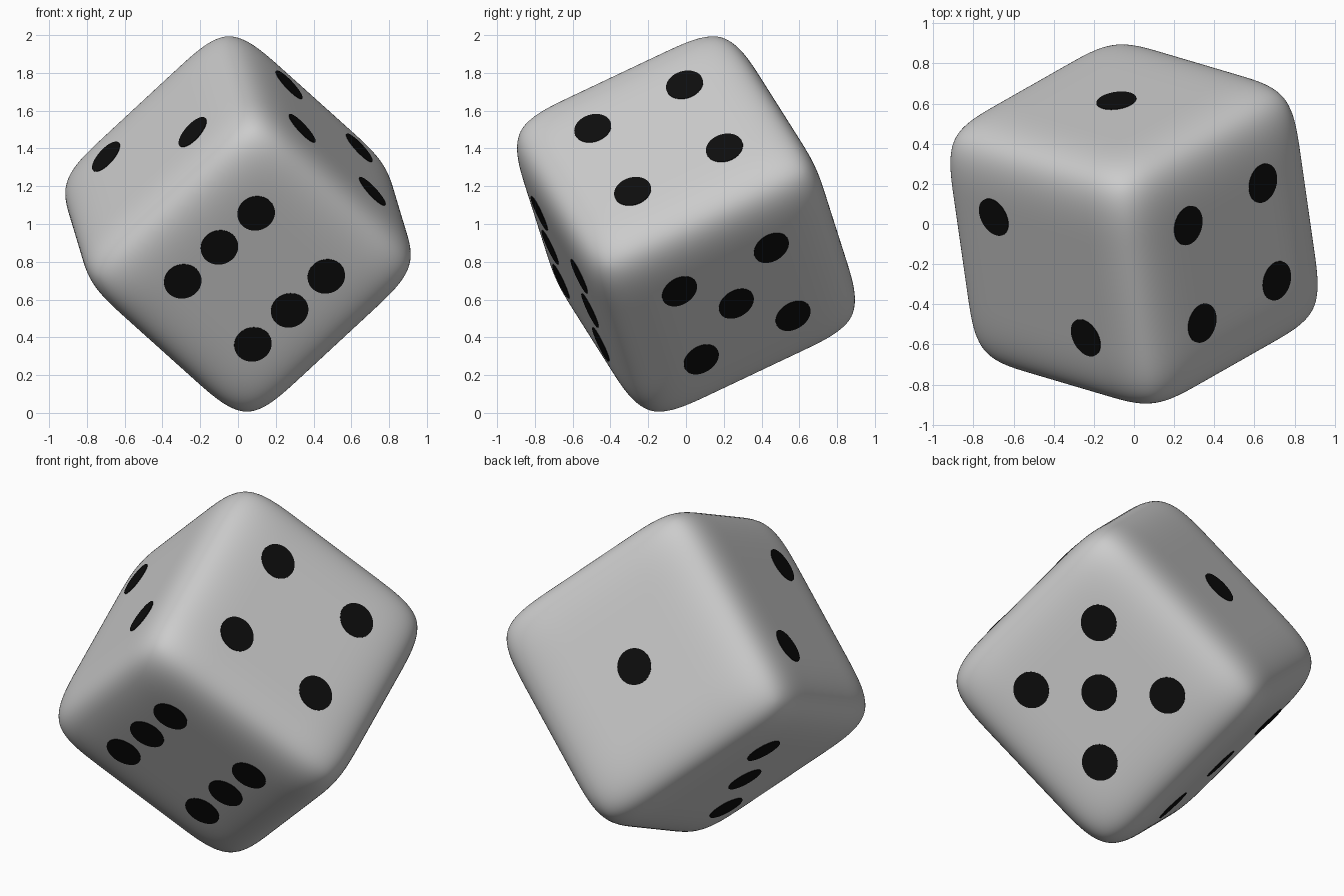
import bpy, bmesh
from mathutils import Matrix, Vector

if "Cube" in bpy.data.objects:
    bpy.data.objects.remove(bpy.data.objects["Cube"])

H = 0.684        # half width of the cube
A = 0.274        # position of the support loops
G = 0.271        # pip spacing from face centre
R = 0.10         # pip radius
LIFT = 0.003     # pips sit just proud of the surface

# Tilt of the die, balanced on one corner
ax = Vector((0.687, 0.39, -0.617)).normalized()
ay = Vector((-0.125, 0.893, 0.42))
ay = (ay - ax * ay.dot(ax)).normalized()
az = ax.cross(ay)
TILT = Matrix.Translation((0, 0, 1)) @ Matrix((ax, ay, az)).transposed().to_4x4()


def add_object(name, bm):
    mesh = bpy.data.meshes.new(name)
    bm.to_mesh(mesh)
    bm.free()
    ob = bpy.data.objects.new(name, mesh)
    bpy.context.collection.objects.link(ob)
    ob.matrix_world = TILT
    return ob


# Body: 3x3 cube cage, loops slid outward, then smoothed
bm = bmesh.new()
bmesh.ops.create_cube(bm, size=2 * H)
bmesh.ops.subdivide_edges(bm, edges=bm.edges[:], cuts=2, use_grid_fill=True)
for v in bm.verts:
    for i in range(3):
        if abs(v.co[i]) < H * 0.9:
            v.co[i] = A if v.co[i] > 0 else -A
for f in bm.faces:
    f.smooth = True
body = add_object("die_body", bm)
sub = body.modifiers.new("round", 'SUBSURF')
sub.levels = sub.render_levels = 4

# Pips: flat black discs, one object per face
black = bpy.data.materials.new("black")
black.diffuse_color = (0.004, 0.004, 0.004, 1)
black.use_nodes = True
black.node_tree.nodes["Principled BSDF"].inputs["Base Color"].default_value = black.diffuse_color
S = (-1, 1)
FACES = {
    "one": ((0, 1, 0), [(0, 0, 0)]),
    "two": ((-1, 0, 0), [(0, 1, -1), (0, -1, 1)]),
    "three": ((0, 0, -1), [(1, -1, 0), (0, 0, 0), (-1, 1, 0)]),
    "four": ((0, 0, 1), [(a, b, 0) for a in S for b in S]),
    "five": ((1, 0, 0), [(0, a, b) for a in S for b in S] + [(0, 0, 0)]),
    "six": ((0, -1, 0), [(a, 0, b) for a in S for b in (-1, 0, 1)]),
}
DEPTH = 0.02
for name, (normal, spots) in FACES.items():
    n = Vector(normal)
    turn = n.to_track_quat('Z', 'Y').to_matrix().to_4x4()
    bm = bmesh.new()
    for spot in spots:
        centre = Vector(spot) * G + n * (H + LIFT - DEPTH / 2)
        bmesh.ops.create_cone(bm, cap_ends=True, segments=48, radius1=R, radius2=R,
                              depth=DEPTH, matrix=Matrix.Translation(centre) @ turn)
    pips = add_object("pips_" + name, bm)
    pips.data.materials.append(black)
